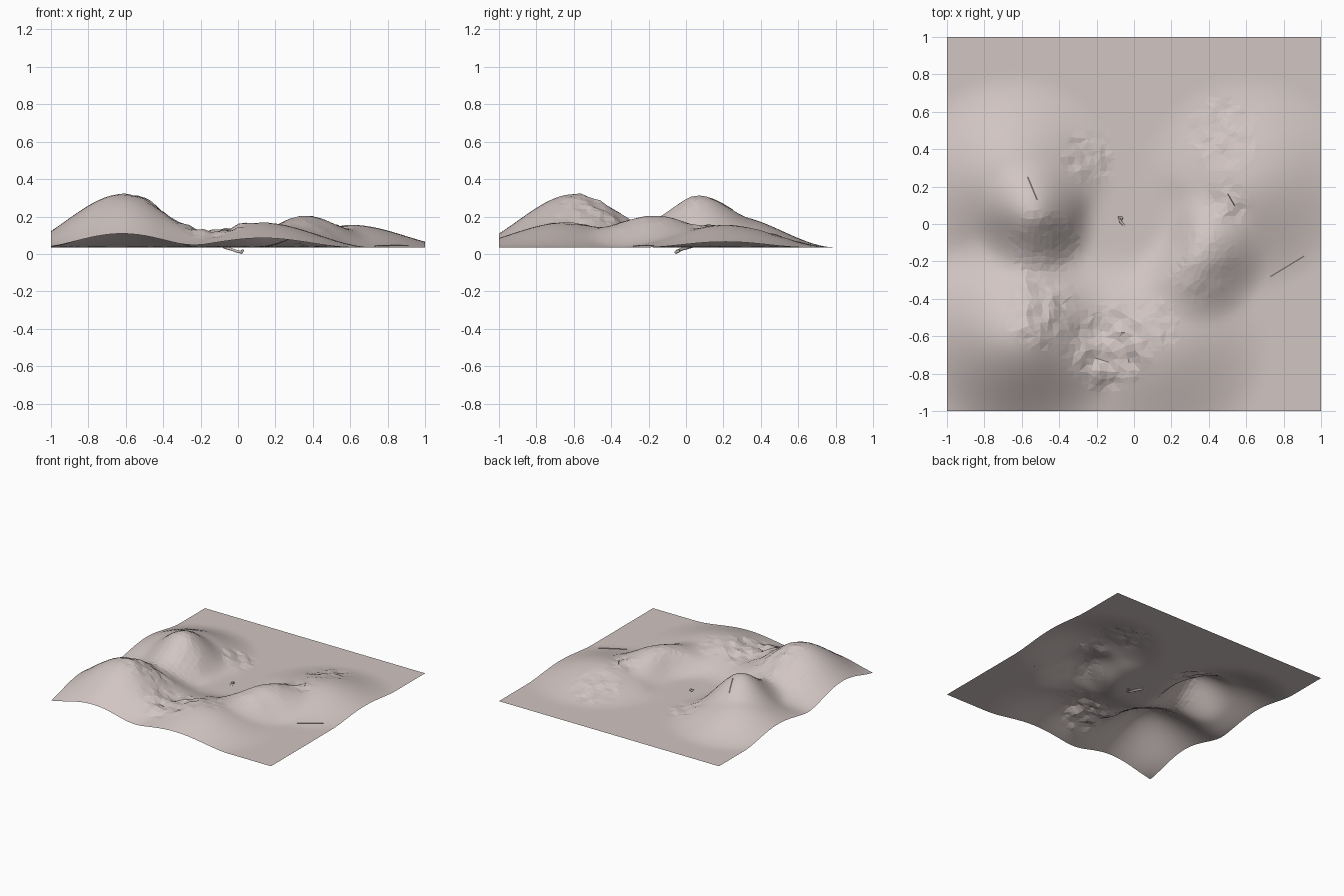
import bpy, bmesh, math, random
from mathutils import Vector, noise

if "Cube" in bpy.data.objects:
    bpy.data.objects.remove(bpy.data.objects["Cube"])

random.seed(4)
BASE = 0.035
N = 56

stone = bpy.data.materials.new("pale pinkish stone")
stone.diffuse_color = (0.64, 0.56, 0.54, 1)
stone.use_nodes = True
stone.node_tree.nodes["Principled BSDF"].inputs["Base Color"].default_value = stone.diffuse_color

# Hills: centre x, centre y, radius, height
HILLS = [
    (-0.62, -0.60, 0.60, 0.285),
    (-0.65, 0.24, 0.56, 0.17),
    (-0.52, 0.02, 0.34, 0.17),
    (0.13, -0.65, 0.60, 0.133),
    (0.35, -0.18, 0.37, 0.152),
    (0.61, 0.21, 0.58, 0.12),
    (-0.24, -0.58, 0.26, -0.04),
]
# Rough, faceted patches: x, y, radius, roughness
ROUGH = [
    (-0.48, -0.10, 0.24, 0.004),
    (-0.50, -0.46, 0.23, 0.018),
    (-0.14, -0.66, 0.27, 0.018),
    (0.12, -0.54, 0.15, 0.014),
    (-0.24, 0.36, 0.17, 0.014),
    (0.36, -0.22, 0.25, 0.004),
    (0.50, 0.12, 0.14, 0.012),
    (0.48, 0.48, 0.23, 0.012),
]


def smooth(t):
    t = max(0.0, min(1.0, t))
    return t * t * (3 - 2 * t)


def roughness(x, y):
    return max(r * smooth(2 - 2 * math.hypot(x - a, y - b) / s) for a, b, s, r in ROUGH)


def height(x, y):
    h = sum(a * smooth(1 - math.hypot(x - cx, y - cy) / r) for cx, cy, r, a in HILLS)
    h *= smooth((math.hypot(x, y) - 0.10) / 0.26)      # level clearing in the middle
    h += roughness(x, y) * noise.noise(Vector((x * 13, y * 13, 2.0))) * 1.3
    return BASE + max(0.0, h)


def add_object(name, bm):
    mesh = bpy.data.meshes.new(name)
    bm.to_mesh(mesh)
    bm.free()
    mesh.materials.append(stone)
    ob = bpy.data.objects.new(name, mesh)
    bpy.context.collection.objects.link(ob)
    return ob


# Open terrain sheet, jittered and faceted in the rough patches
bm = bmesh.new()
bmesh.ops.create_grid(bm, x_segments=N, y_segments=N, size=1)
for v in bm.verts:
    x, y = v.co.x, v.co.y
    if roughness(x, y) > 0.002 and max(abs(x), abs(y)) < 0.97:
        x += random.uniform(-0.011, 0.011)
        y += random.uniform(-0.011, 0.011)
    v.co = (x, y, height(x, y))
bmesh.ops.triangulate(bm, faces=bm.faces[:])
for f in bm.faces:
    c = f.calc_center_median()
    f.smooth = roughness(c.x, c.y) < 0.002
add_object("terrain", bm)


# Thin upright folds lying on the terrain
def fold(name, x0, y0, x1, y1, rise):
    bm = bmesh.new()
    low, top = [], []
    for i in range(5):
        t = i / 4
        x, y = x0 + (x1 - x0) * t, y0 + (y1 - y0) * t
        z = height(x, y)
        low.append(bm.verts.new((x, y, z)))
        top.append(bm.verts.new((x + 0.004, y, z + rise)))
    for i in range(4):
        bm.faces.new((low[i], low[i + 1], top[i + 1], top[i]))
    add_object(name, bm)


fold("fold_west", -0.57, 0.25, -0.52, 0.13, 0.004)
fold("fold_east", 0.73, -0.28, 0.91, -0.17, 0.004)
fold("fold_southwest", -0.80, -0.40, -0.795, -0.35, 0.003)
fold("fold_northeast", 0.50, 0.16, 0.535, 0.10, 0.006)

# Small curled root in the clearing, dipping below the ground
curve = bpy.data.curves.new("curled_root", "CURVE")
curve.dimensions = "3D"
curve.bevel_depth = 0.008
curve.bevel_resolution = 1
curve.use_fill_caps = True
path = [(-0.06, 0.03, 0.043), (-0.08, 0.035, 0.041), (-0.07, 0.01, 0.034), (-0.04, -0.02, 0.026),
        (-0.005, -0.05, 0.014), (0.02, -0.055, 0.008), (0.024, -0.035, 0.018)]
spline = curve.splines.new("POLY")
spline.points.add(len(path) - 1)
for p, co in zip(spline.points, path):
    p.co = (*co, 1)
curve.materials.append(stone)
root = bpy.data.objects.new("curled_root", curve)
bpy.context.collection.objects.link(root)
